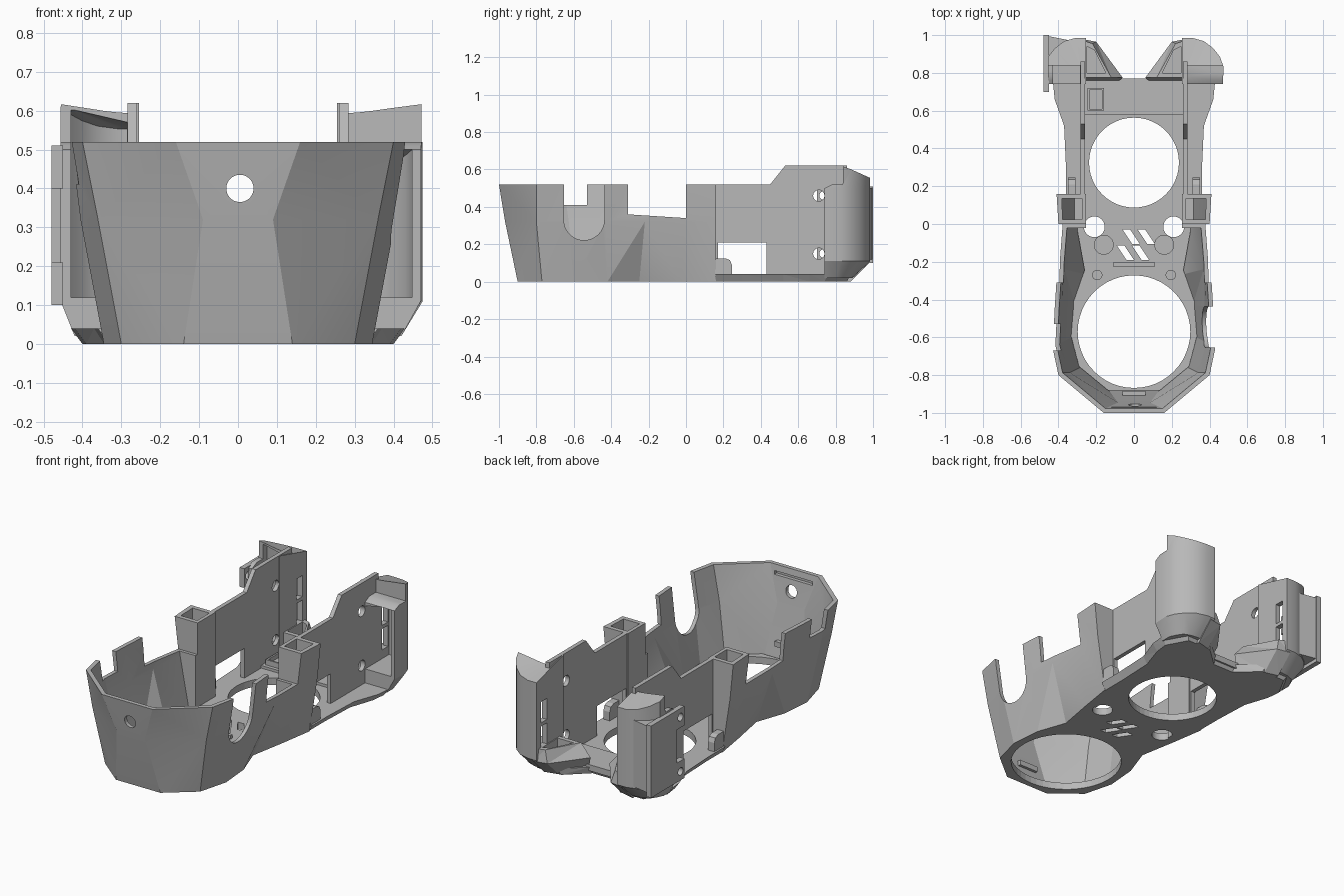
import bpy, bmesh, math
from mathutils import Matrix

if "Cube" in bpy.data.objects:
    bpy.data.objects.remove(bpy.data.objects["Cube"])

grey = bpy.data.materials.new("mid grey")
grey.use_nodes = True
grey.diffuse_color = (0.48, 0.48, 0.48, 1)
grey.node_tree.nodes["Principled BSDF"].inputs["Base Color"].default_value = (0.48, 0.48, 0.48, 1)


def finish(name, bm):
    bmesh.ops.recalc_face_normals(bm, faces=bm.faces[:])
    mesh = bpy.data.meshes.new(name)
    bm.to_mesh(mesh)
    bm.free()
    mesh.materials.append(grey)
    ob = bpy.data.objects.new(name, mesh)
    bpy.context.collection.objects.link(ob)
    return ob


def loft(name, rings, side=1):
    """Solid skinned through rings of (x, y, z); side=-1 mirrors it."""
    bm = bmesh.new()
    vs = [[bm.verts.new((side * x, y, z)) for x, y, z in r] for r in rings]
    n = len(vs[0])
    for a, b in zip(vs, vs[1:]):
        for i in range(n):
            j = (i + 1) % n
            bm.faces.new((a[i], a[j], b[j], b[i]))
    bm.faces.new(vs[0])
    bm.faces.new(vs[-1])
    bmesh.ops.triangulate(bm, faces=bm.faces[:])
    return finish(name, bm)


def level(pts, z):
    return [(x, y, z) for x, y in pts]


def prism(name, pts, z0, z1, side=1):
    return loft(name, [level(pts, z0), level(pts, z1)], side)


def box(name, x, y, z, side=1):
    pts = [(x[0], y[0]), (x[1], y[0]), (x[1], y[1]), (x[0], y[1])]
    return prism(name, pts, z[0], z[1], side)


def rod(name, centre, r, length, axis="Z"):
    bm = bmesh.new()
    turn = {"Z": Matrix(), "X": Matrix.Rotation(math.pi / 2, 4, "Y"),
            "Y": Matrix.Rotation(math.pi / 2, 4, "X")}[axis]
    bmesh.ops.create_cone(bm, cap_ends=True, segments=48, radius1=r, radius2=r,
                          depth=length, matrix=Matrix.Translation(centre) @ turn)
    return finish(name, bm)


def volume(mesh):
    bm = bmesh.new()
    bm.from_mesh(mesh)
    v = abs(bm.calc_volume())
    bm.free()
    return v


def cut(ob, cutters):
    """Subtract each cutter, keeping the first solver with a sane result."""
    for c in cutters:
        c.hide_render = True
        before = volume(ob.data)
        for solver in ("MANIFOLD", "EXACT", "FLOAT"):
            m = ob.modifiers.new("cut", "BOOLEAN")
            m.operation, m.solver, m.object = "DIFFERENCE", solver, c
            deps = bpy.context.evaluated_depsgraph_get()
            mesh = bpy.data.meshes.new_from_object(ob.evaluated_get(deps))
            ob.modifiers.remove(m)
            if before * 0.3 < volume(mesh) < before - 1e-8:
                ob.data = mesh
                break
        bpy.data.objects.remove(c)


def both(half):
    return half + [(-x, y) for x, y in reversed(half)]


def smooth(ob, angle=30):
    bpy.ops.object.select_all(action="DESELECT")
    ob.select_set(True)
    bpy.context.view_layer.objects.active = ob
    bpy.ops.object.shade_smooth_by_angle(angle=math.radians(angle))


# Faceted front tub: a C-shaped wall ending in two posts
low = [(.14, -.9), (.3, -.77), (.345, -.6), (.33, -.42), (.27, -.25), (.31, -.03), (.34, .16)]
mid = [(.09, -.967), (.36, -.8), (.405, -.63), (.395, -.43), (.39, -.22), (.375, 0), (.39, .16)]
top = [(.16, -1), (.4, -.8), (.43, -.66), (.42, -.45), (.405, -.22), (.4, 0), (.41, .16)]


def c_ring(half, z):
    inner = [(x * .945, -.57 + (y + .57) * .945) for x, y in half[:5]]
    inner += [(half[5][0] * .94, -.02), (.255, -.02), (.255, .16)]
    ring = half[::-1] + [(-x, y) for x, y in half]
    return level(ring + [(-x, y) for x, y in inner[::-1]] + inner, z)


tub = loft("front_tub", [c_ring(low, 0), c_ring(mid, .32), c_ring(top, .52)])
cutters = [rod("cutter", (0.005, -1, 0.4), 0.035, 0.3, "Y"),
           rod("cutter", (0.4, -0.545, 0.33), 0.108, 0.3, "X"),
           box("cutter", (.25, .55), (-.653, -.437), (.33, .7)),
           box("cutter", (.25, .55), (-.67, -.53), (.41, .7), -1),
           box("cutter", (-.12, .12), (-.988, -.9), (.465, .485))]
# Rim dips and post pockets
for s in (-1, 1):
    dip = [(-.31, .36), (0, .34), (0, .7), (-.31, .7)]
    cutters.append(loft("cutter", [[(x, y, z) for y, z in dip] for x in (.2, .6)], s))
    pocket = [(.275, .025), (.315, .025), (.315, .135), (.275, .135)]
    mouth = [(.275, .025), (.378, .025), (.382, .135), (.275, .135)]
    cutters.append(loft("cutter", [level(pocket, .06), level(mouth, .46), level(mouth, .7)], s))
cut(tub, cutters)
smooth(tub, 17)
box("tub_clip", (-.06, .06), (-.915, -.885), (.1, .13))

# Floor plate in two lengths, the rear one with flanges and lobes
front_plate = [(x * .97, y * .98) for x, y in low[:-1]] + [(.33, .157)]
edge = [(.36, .157), (.36, .3), (.37, .52), (.42, .66), (.43, .76), (.36, .88), (.2, .88), (.07, .77)]
foot = [(x * .93, y - .02 * (y > .7)) for x, y in edge]
plates = [prism("front_floor", both(front_plate), 0, .04),
          loft("rear_floor", [level(both(foot), 0), level(both(edge), .04)])]
cut(plates[0], [rod("cutter", (0, -0.57, 0), 0.298, 0.2)])
for s in (-1, 1):
    cut(plates[0], [rod("cutter", (s * 0.21, -0.015, 0), 0.055, 0.2),
                    rod("cutter", (s * 0.16, -0.11, 0.08), 0.05, 0.1),
                    rod("cutter", (s * 0.195, -0.27, 0.06), 0.025, 0.1)])
for x, y in ((-.06, -.03), (.02, -.03), (-.09, -.115), (-.01, -.115)):
    slot = [(x, y), (x + .04, y), (x + .09, y - .075), (x + .05, y - .075)]
    cut(plates[0], [prism("cutter", slot, -.1, .1)])
for plate in plates:
    cut(plate, [rod("cutter", (0, 0.325, 0), 0.238, 0.2)])
box("floor_rib", (-.11, .11), (-.225, -.205), (.03, .06))
box("floor_crossbar", (-.27, .27), (.58, .77), (.02, .055))
frame = box("sensor_frame", (-.245, -.16), (.6, .72), (.04, .085))
cut(frame, [box("cutter", (-.235, -.17), (.61, .71), (.06, .2))])

outline = [(.14, .02), (.14, .52), (.45, .52), (.53, .62), (.86, .62), (.86, .02)]
full_shell = [(.255, .74), (.47, .74), (.475, .83), (.455, .885), (.42, .93), (.37, .968), (.31, .985), (.255, .985)]
base = [(.255, .74), (.42, .74), (.42, .8), (.4, .84), (.38, .87), (.34, .885), (.3, .89), (.255, .89)]
full_hollow = [(.285, .6), (.448, .6), (.448, .83), (.43, .875), (.4, .91), (.36, .94), (.31, .955), (.285, .955)]

for s, side in ((1, "left"), (-1, "right")):
    # Upright wall with window and screw holes
    wall = loft(side + "_wall", [[(x, y, z) for y, z in outline] for x in (.26, .284)], s)
    cut(wall, [box("cutter", (.2, .35), (.17, .43), (.04, .21), s)]
        + [rod("cutter", (s * .27, .71, z), .03, .2, "X") for z in (.15, .46)])
    tab = [(.155, .03), (.245, .03), (.245, .09), (.235, .115), (.21, .125), (.155, .125)]
    loft(side + "_window_tab", [[(x, y, z) for y, z in tab] for x in (.31, .35)], s)

    # Rounded rear pod, hollow and open to the front, slimmer on the right
    limit = .475 if s > 0 else .456
    shell = [(min(x, limit), y) for x, y in full_shell]
    hollow = [(min(x, limit - .027), y) for x, y in full_hollow]
    crown = [(x, y, .62 - .45 * max(0, y - .84)) for x, y in shell]
    pod = loft(side + "_rear_pod", [level(base, .02), level(shell, .11), level(shell, .5), crown], s)
    peak = .5 if s > 0 else .605
    roof = [(x, y, peak - .45 * max(0, y - .84)) for x, y in hollow]
    cs = [loft("cutter", [level(hollow, .12), level(hollow, .4), roof], s)]
    cs += [box("cutter", (.2, .32), (.89, .945), z, s) for z in ((.17, .29), (.31, .43))]
    step = [(.7, .5), (.74, .5), (.78, .52), (.838, .52), (.84, .66), (.7, .66)]
    cs.append(loft("cutter", [[(x, y, z) for y, z in step] for x in (.284, .6)], s))
    cut(pod, cs)
    smooth(pod)

    # Sloped bracket between the pod and the floor
    b0 = [(.1, .74), (.2, .86), (.28, .88), (.28, .74)]
    b1 = [(.06, .775), (.2, .965), (.28, .98), (.28, .775)]
    b2 = [(.12, .775), (.22, .955), (.28, .975), (.28, .775)]
    bracket = loft(side + "_rear_bracket", [level(b0, 0), level(b1, .1), level(b2, .17)], s)
    cut(bracket, [prism("cutter", [(.15, .8), (.21, .92), (.25, .94), (.25, .8)], .07, .3, s)])

# Fitted panel on the right pod, with two screw ears
panel = box("side_panel", (-.48, -.45), (.7, 1), (.1, .51))
cut(panel, [box("cutter", (-.6, -.3), (.6, .765), (.21, .4))]
    + [rod("cutter", (-.465, .735, z), .022, .2, "X") for z in (.15, .46)])
prism("panel_web", [(-.48, 1), (-.34, .972), (-.43, .91), (-.46, .84)], .12, .5)
